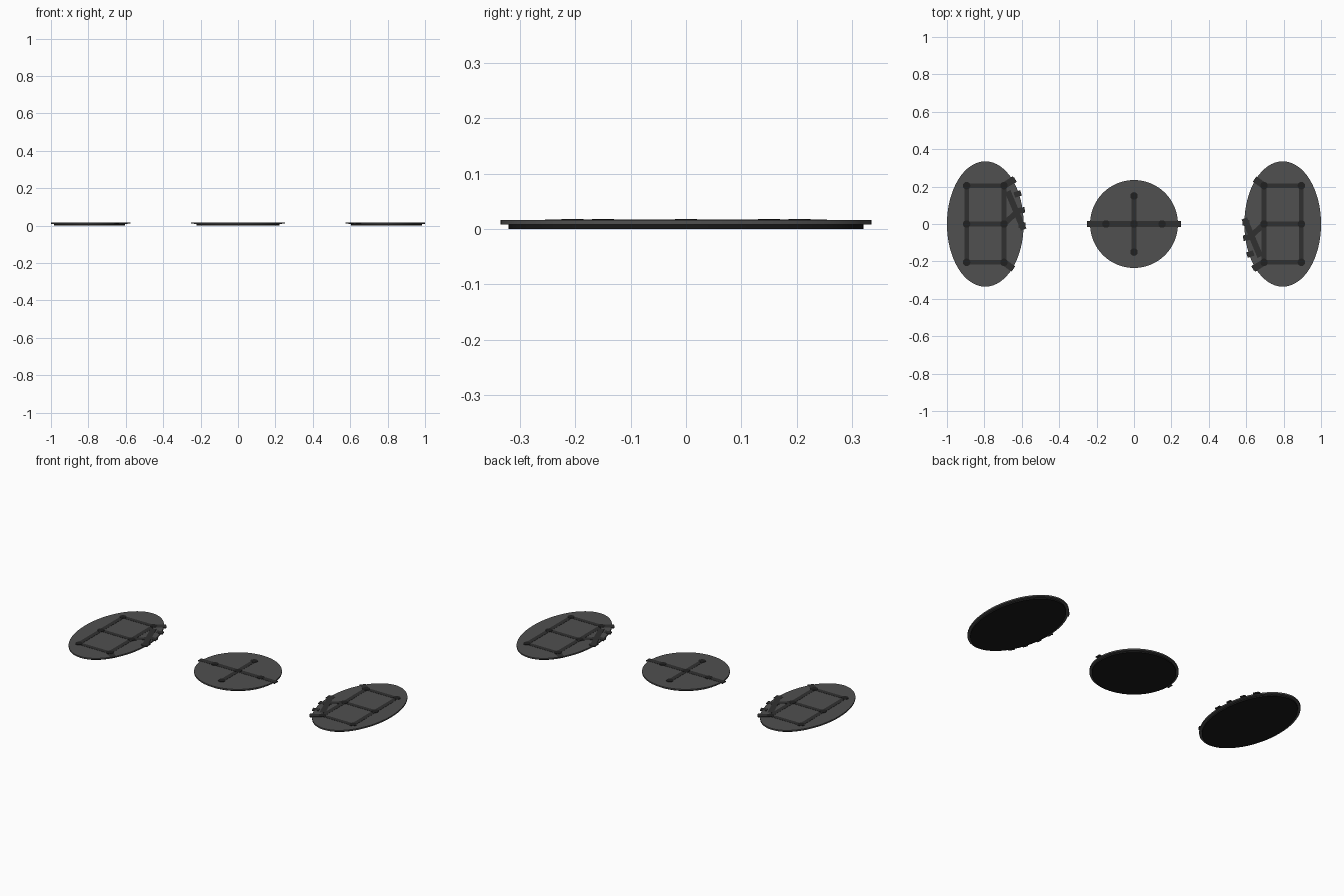
import bpy
import bmesh
from math import cos, sin, atan2, hypot
from mathutils import Matrix, Vector

if "Cube" in bpy.data.objects:
    bpy.data.objects.remove(bpy.data.objects["Cube"])


def material(name, v):
    m = bpy.data.materials.new(name)
    m.diffuse_color = (v, v, v, 1)
    m.use_nodes = True
    m.node_tree.nodes["Principled BSDF"].inputs["Base Color"].default_value = m.diffuse_color
    return m


BASE = material("black_rubber", 0.01)
PLATE = material("dark_grey", 0.08)
TRACE = material("charcoal", 0.03)
STUD = material("near_black", 0.015)


def finish(bm, name, mat, smooth=True):
    me = bpy.data.meshes.new(name)
    bm.to_mesh(me)
    bm.free()
    me.materials.append(mat)
    ob = bpy.data.objects.new(name, me)
    bpy.context.collection.objects.link(ob)
    if smooth:
        bpy.context.view_layer.objects.active = ob
        ob.select_set(True)
        bpy.ops.object.shade_smooth_by_angle()
        ob.select_set(False)
    return ob


def add_disc(bm, x, y, rx, ry, z0, z1, n=64):
    mat = Matrix.Translation((x, y, (z0 + z1) / 2)) @ Matrix.Diagonal((rx, ry, z1 - z0, 1))
    bmesh.ops.create_cone(bm, cap_ends=True, segments=n, radius1=1, radius2=1, depth=1, matrix=mat)


def disc(name, x, rx, ry, z0, z1, mat):
    bm = bmesh.new()
    add_disc(bm, x, 0, rx, ry, z0, z1)
    return finish(bm, name, mat)


def bars(name, segments, sign=1):
    # flat strips; sign -1 turns the layout half a turn about z
    bm = bmesh.new()
    for ax, ay, bx, by, w in segments:
        ax, ay, bx, by = (sign * v for v in (ax, ay, bx, by))
        m = (Matrix.Translation(((ax + bx) / 2, (ay + by) / 2, 0.0142))
             @ Matrix.Rotation(atan2(by - ay, bx - ax), 4, 'Z')
             @ Matrix.Diagonal((hypot(bx - ax, by - ay), w, 0.0056, 1)))
        bmesh.ops.create_cube(bm, size=1, matrix=m)
    return finish(bm, name, TRACE, False)


def studs(name, points, sign=1):
    bm = bmesh.new()
    for x, y in points:
        add_disc(bm, sign * x, sign * y, 0.02, 0.02, 0.012, 0.0182, 24)
    return finish(bm, name, STUD)


# centre round pad
disc("centre_base", 0, 0.222, 0.222, 0, 0.008, BASE)
disc("centre_plate", 0, 0.235, 0.235, 0.008, 0.016, PLATE)
bars("centre_cross_traces", [(-0.25, 0, 0.25, 0, 0.03), (0, -0.15, 0, 0.15, 0.026)])
studs("centre_studs", [(0, 0), (0.15, 0), (-0.15, 0), (0, 0.15), (0, -0.15)])

# layout of the right pad; the left pad is the same turned half a turn
XI, XO, Y = 0.695, 0.895, 0.205
frame = [(XI, -Y, XI, Y, 0.025), (XO, -Y, XO, Y, 0.025)]
frame += [(XI, y, XO, y, 0.025) for y in (-Y, 0, Y)]
links = [
    (XI, Y, 0.645, 0.24, 0.035),        # corner links over the rim
    (XI, -Y, 0.64, -0.24, 0.035),
    (XI, 0, 0.625, -0.065, 0.03),       # links to the toothed edge
    (0.59, 0.03, 0.675, -0.175, 0.032),
]
# toothed edge: small square plates around the inner rim
teeth = []
for a in (0.02, -0.22, -0.5, -0.75):
    cx, cy = 0.795 - 0.197 * cos(a), 0.335 * sin(a)
    d = Vector((-cos(a) / 0.205, sin(a) / 0.335)).normalized() * 0.019
    teeth.append((cx - d.x, cy - d.y, cx + d.x, cy + d.y, 0.03))

for side, s in (("right", 1), ("left", -1)):
    disc(side + "_base", s * 0.795, 0.19, 0.32, 0, 0.008, BASE)
    disc(side + "_plate", s * 0.795, 0.205, 0.335, 0.008, 0.016, PLATE)
    bars(side + "_frame_traces", frame, s)
    bars(side + "_link_traces", links, s)
    bars(side + "_rim_teeth", teeth, s)
    studs(side + "_studs", [(x, y) for x in (XI, XO) for y in (-Y, 0, Y)], s)
